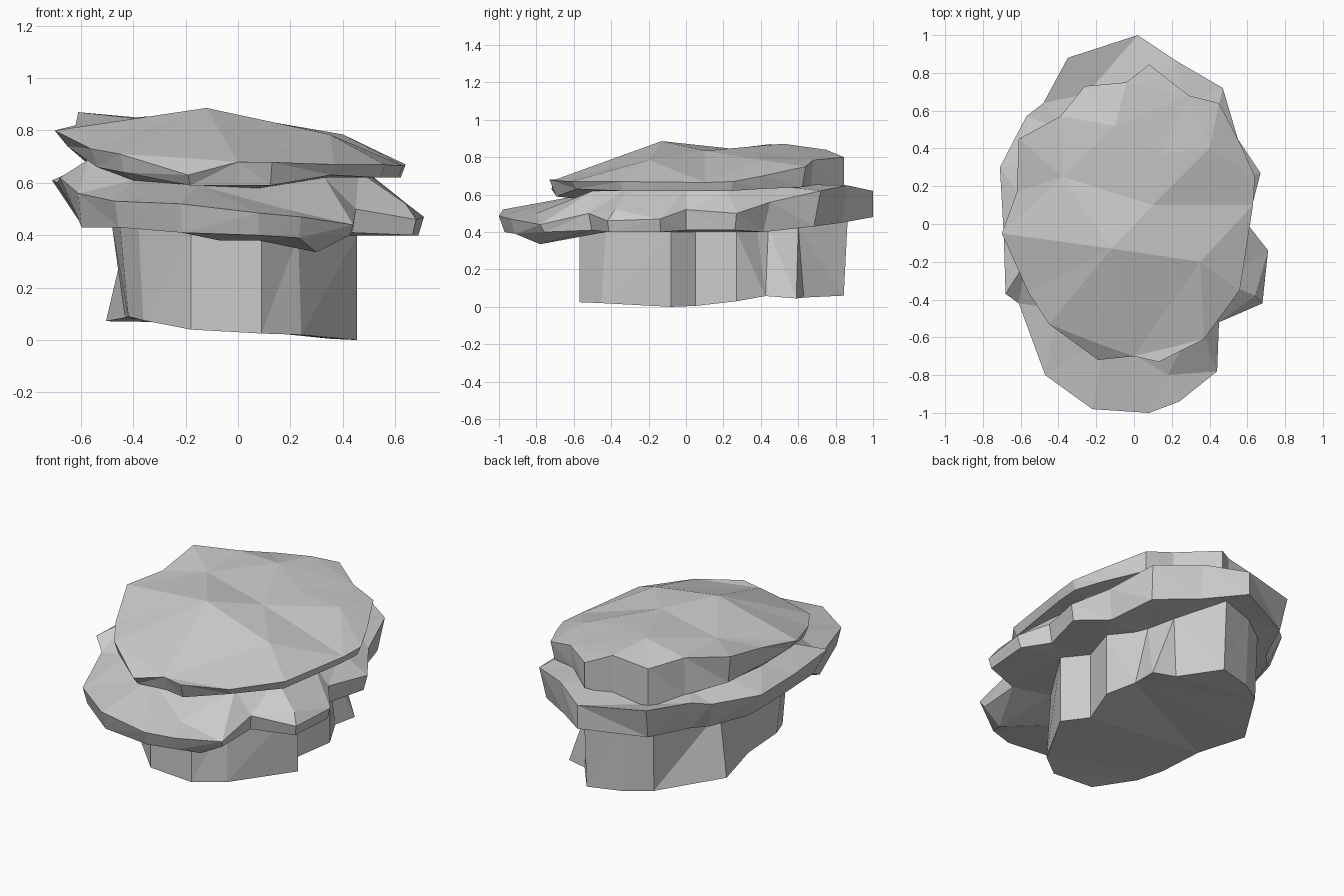
import bpy, bmesh
from mathutils import Vector
from mathutils.geometry import delaunay_2d_cdt

stone = bpy.data.materials.new("grey stone")
stone.diffuse_color = (0.6, 0.6, 0.6, 1)


def inside(p, poly):
    """Even-odd point in polygon test."""
    hit = False
    for a, b in zip(poly, poly[1:] + poly[:1]):
        if (a[1] > p.y) != (b[1] > p.y):
            if p.x < a[0] + (p.y - a[1]) * (b[0] - a[0]) / (b[1] - a[1]):
                hit = not hit
    return hit


def surface(bm, ring, inner, hole=()):
    """Faceted surface over a rim and inner points, left open inside a hole."""
    n, m = len(ring), len(inner)
    extra = list(inner) + list(hole)
    pts = [v.co.copy() for v in ring] + [Vector(p) for p in extra]
    verts = list(ring) + [bm.verts.new(p) for p in extra]
    h = len(hole)
    edges = [(n + m + i, n + m + (i + 1) % h) for i in range(h)]
    res = delaunay_2d_cdt([p.xy for p in pts], edges, [list(range(n))], 1, 1e-5)
    src = [o[0] for o in res[3]]
    for f in res[2]:
        ids = [src[i] for i in f]
        mid = sum((pts[i] for i in ids), Vector()) / len(ids)
        if not (hole and inside(mid, list(hole))):
            bm.faces.new([verts[i] for i in ids])


def slab(name, rim, top, bottom):
    """Rock layer: rim rows are x, y, upper z, lower z, scale of lower edge."""
    bm = bmesh.new()
    upper = [bm.verts.new((x, y, a)) for x, y, a, b, s in rim]
    lower = [bm.verts.new((x * s, y * s, b)) for x, y, a, b, s in rim]
    if top:
        surface(bm, upper, *top)
    surface(bm, lower, *bottom)
    n = len(rim)
    for i in range(n):
        j = (i + 1) % n
        bm.faces.new((lower[i], lower[j], upper[j], upper[i]))
    bmesh.ops.triangulate(bm, faces=[f for f in bm.faces if len(f.verts) > 3])
    bmesh.ops.recalc_face_normals(bm, faces=bm.faces)
    me = bpy.data.meshes.new(name)
    bm.to_mesh(me)
    bm.free()
    me.materials.append(stone)
    bpy.context.collection.objects.link(bpy.data.objects.new(name, me))


# pedestal rock with tilted foot and grooved sides, open under the middle slab
base = [
    (-.42, .28, .43, .072, 1.20), (-.48, .03, .43, .085, .90),
    (-.45, -.28, .43, .09, .93), (-.38, -.42, .43, .075, .95),
    (-.18, -.57, .41, .04, 1), (.09, -.57, .40, .025, 1),
    (.23, -.43, .40, .02, 1.05), (.455, -.08, .40, 0, 1),
    (.35, .05, .40, .005, 1), (.42, .27, .40, .03, 1),
    (.31, .38, .41, .058, 1.12), (.27, .44, .42, .045, 1.34),
    (.22, .60, .43, .05, 1.05), (.07, .865, .48, .06, .975),
    (-.14, .80, .47, .065, .98), (-.28, .71, .45, .07, .98)]
slab("base_rock", base, None, ([],))
collar = [row[:3] for row in base]

# line where the middle layer and the cap layer meet
waist = [
    (-.4, -.45, .61), (-.15, -.6, .59), (.08, -.6, .58), (.33, -.5, .62),
    (.46, -.3, .645), (.5, 0, .63), (.52, .22, .62), (.42, .5, .645),
    (.26, .62, .655), (.05, .72, .64), (-.25, .69, .58), (-.37, .5, .63),
    (-.54, .33, .67), (-.57, .1, .67), (-.57, -.2, .69)]

# wide middle layer
middle = [
    (.08, -1.0, .485, .40, .97), (-.22, -.98, .52, .41, .97),
    (-.47, -.80, .53, .43, .97), (-.61, -.42, .56, .43, .98),
    (-.68, -.37, .62, .47, .90), (-.69, -.05, .60, .44, .86),
    (-.71, .30, .61, .44, .84), (-.57, .57, .62, .45, .90),
    (-.48, .64, .63, .45, .92), (-.35, .88, .64, .46, .95),
    (.02, 1.0, .62, .48, 1), (.23, .86, .65, .45, .97),
    (.47, .72, .62, .43, .95), (.55, .45, .56, .40, .92),
    (.67, .27, .50, .41, .97), (.60, .0, .52, .41, .97),
    (.71, -.14, .47, .40, .97), (.68, -.42, .46, .40, .98),
    (.45, -.52, .50, .41, .97), (.44, -.78, .44, .40, .97),
    (.24, -.94, .47, .39, .97)]
slab("middle_slab", middle[::-1],
     ([(.18, -.8, .50), (.64, -.38, .52)], waist),
     ([(.3, -.78, .335), (-.07, -.64, .38), (.08, -.68, .38)], collar))

# overhanging cap layer
slab("top_slab", [
    (-.61, .45, .87, .70, .95), (-.62, .17, .82, .70, .96),
    (-.70, -.05, .80, .74, .93), (-.56, -.36, .73, .66, .96),
    (-.45, -.53, .71, .64, .97), (-.19, -.72, .63, .59, .96),
    (0, -.70, .68, .59, .96), (.13, -.73, .68, .59, .95),
    (.37, -.61, .67, .63, .96), (.56, -.35, .67, .62, .97),
    (.63, .10, .665, .62, .97), (.64, .25, .67, .62, .97),
    (.57, .41, .70, .63, .97), (.45, .64, .75, .64, .97),
    (.29, .68, .785, .65, .98), (.08, .845, .80, .65, 1),
    (-.04, .75, .84, .60, 1), (-.26, .73, .81, .56, 1),
    (-.39, .57, .85, .62, .98)],
    ([(-.12, -.13, .886), (.1, .1, .835), (.35, -.2, .785), (.14, .37, .83),
      (-.2, -.63, .695), (-.38, .25, .845), (-.1, .52, .872),
      (.4, .4, .785)],), ([], waist))
